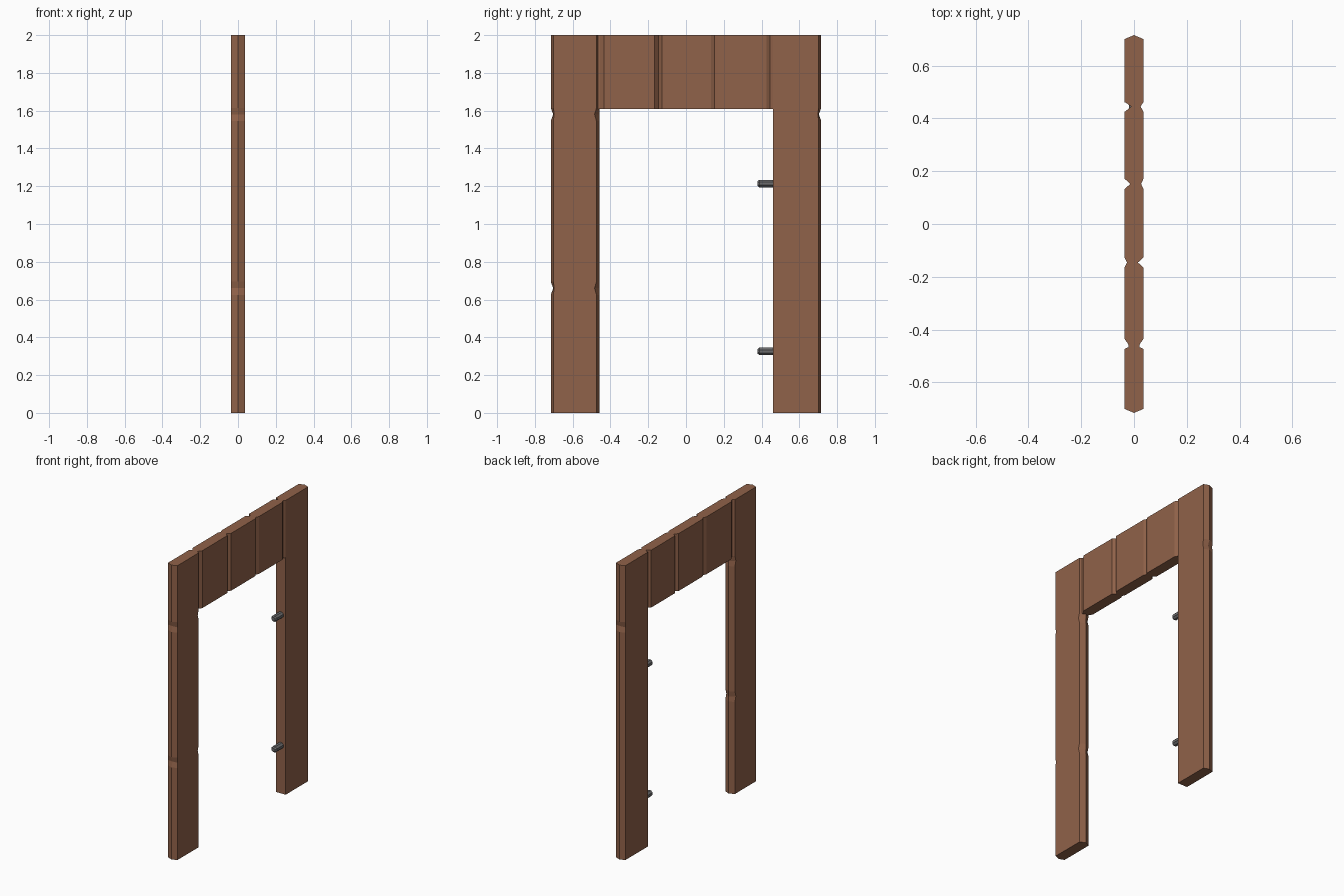
import bpy, bmesh, math

if "Cube" in bpy.data.objects:
    bpy.data.objects.remove(bpy.data.objects["Cube"])

T = 0.036  # half thickness of the wall


def material(name, rgb):
    m = bpy.data.materials.new(name)
    m.diffuse_color = (*rgb, 1)
    m.use_nodes = True
    m.node_tree.nodes["Principled BSDF"].inputs["Base Color"].default_value = m.diffuse_color
    return m


WOOD = material("brown_wood", (0.28, 0.122, 0.067))
METAL = material("grey_metal", (0.15, 0.15, 0.155))


def loft(name, rings, mat):
    """Skin a stack of equal-sized rings and cap both ends."""
    bm = bmesh.new()
    vs = [[bm.verts.new(p) for p in r] for r in rings]
    n = len(vs[0])
    for a, b in zip(vs, vs[1:]):
        for i in range(n):
            j = (i + 1) % n
            bm.faces.new((a[i], a[j], b[j], b[i]))
    bm.faces.new(vs[0][::-1])
    bm.faces.new(vs[-1])
    bmesh.ops.recalc_face_normals(bm, faces=bm.faces[:])
    me = bpy.data.meshes.new(name)
    bm.to_mesh(me)
    bm.free()
    me.materials.append(mat)
    ob = bpy.data.objects.new(name, me)
    bpy.context.collection.objects.link(ob)
    return ob


def post(name, side, inner, inner_chamfer, chips):
    """Upright plank with a pointed outer edge, chipped at some heights."""
    levels = [(0, 0)]
    for z in chips:
        levels += [(z - 0.035, 0), (z, 1), (z + 0.035, 0)]
    levels.append((2, 0))
    rings = []
    for z, chip in levels:
        tip = 0.716 - 0.013 * chip
        edge = 0.701 - 0.002 * chip
        ic = inner + inner_chamfer * (1 + 0.6 * chip)
        pts = [(-T, edge), (0, tip), (T, edge), (T, ic), (0, inner), (-T, ic)]
        rings.append([(x, side * y, z) for x, y in pts])
    return loft(name, rings, WOOD)


post("left_post", -1, 0.457, 0.017, [0.66, 1.58])
post("right_post", 1, 0.46, 0.0, [1.58])

# Lintel: one slab with uneven V grooves (y, x of groove on each face)
grooves = [(-0.455, -0.022, 0.022), (-0.146, -0.027, 0.015),
           (0.152, -0.014, 0.027), (0.445, -0.010, 0.025)]
left, right = [(-0.018, -0.49)], [(0.018, -0.49)]
for k, (y, xl, xr) in enumerate(grooves):
    for side, x, edge in ((left, xl, -T), (right, xr, T)):
        if k > 0:
            side.append((edge, y - 0.02))
        side.append((x, y))
        side.append((edge, y + 0.02) if k < 3 else (edge * 0.99, y + 0.018))
outline = left + right[::-1]
loft("lintel", [[(x, y, z) for x, y in outline] for z in (1.61, 2.0)], WOOD)


# Hinge pins: octagonal bars with a tapered free end
def hinge(name, z):
    rings = []
    for y, r in ((0.378, 0.013), (0.388, 0.0215), (0.47, 0.0215)):
        rings.append([(r * math.cos((i + 0.5) * math.pi / 4), y,
                       z + r * math.sin((i + 0.5) * math.pi / 4)) for i in range(8)])
    return loft(name, rings, METAL)


hinge("lower_hinge", 0.326)
hinge("upper_hinge", 1.214)
